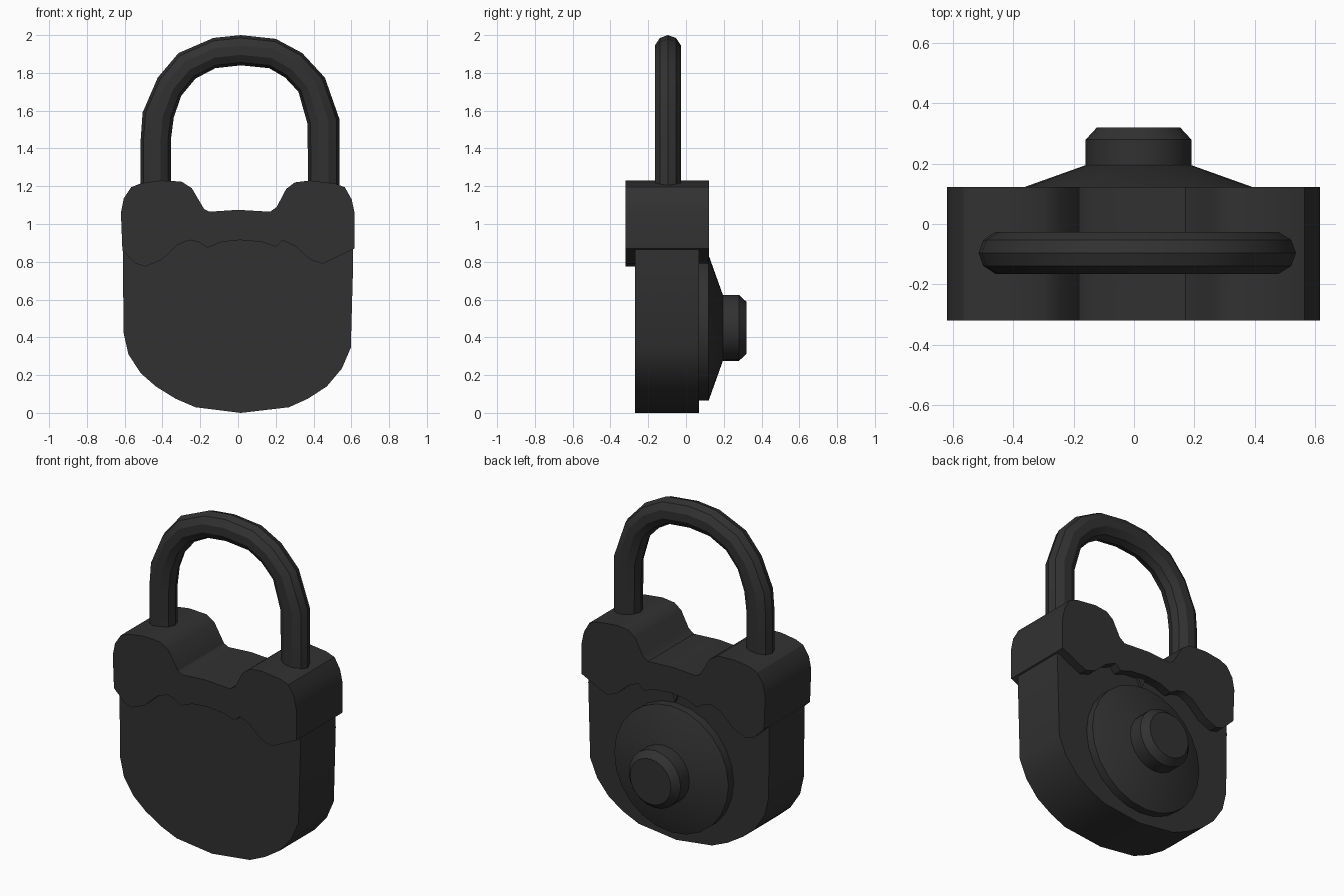
import bpy, bmesh, math
from mathutils import Vector

if "Cube" in bpy.data.objects:
    bpy.data.objects.remove(bpy.data.objects["Cube"])

black = bpy.data.materials.new("dark grey metal")
black.diffuse_color = (0.031, 0.031, 0.031, 1)
black.use_nodes = True
black.node_tree.nodes["Principled BSDF"].inputs["Base Color"].default_value = black.diffuse_color


def finish(name, bm):
    bmesh.ops.recalc_face_normals(bm, faces=bm.faces[:])
    me = bpy.data.meshes.new(name)
    bm.to_mesh(me)
    bm.free()
    ob = bpy.data.objects.new(name, me)
    bpy.context.collection.objects.link(ob)
    me.materials.append(black)
    bpy.ops.object.select_all(action='DESELECT')
    ob.select_set(True)
    bpy.context.view_layer.objects.active = ob
    bpy.ops.object.shade_smooth_by_angle(angle=math.radians(32))
    return ob


def slab(name, outline, y0, y1):
    """Extrude an (x, z) outline from y0 to y1."""
    bm = bmesh.new()
    face = bm.faces.new([bm.verts.new((x, y0, z)) for x, z in outline])
    ext = bmesh.ops.extrude_face_region(bm, geom=[face])["geom"]
    bmesh.ops.translate(bm, vec=(0, y1 - y0, 0),
                        verts=[v for v in ext if isinstance(v, bmesh.types.BMVert)])
    return finish(name, bm)


def loft(name, rings):
    """Skin a list of closed rings and cap both ends."""
    bm = bmesh.new()
    vr = [[bm.verts.new(p) for p in r] for r in rings]
    n = len(vr[0])
    for a, b in zip(vr, vr[1:]):
        for i in range(n):
            j = (i + 1) % n
            bm.faces.new((a[i], a[j], b[j], b[i]))
    bm.faces.new(vr[0])
    bm.faces.new(vr[-1])
    return finish(name, bm)


def lathe(name, profile, n, cx=0.015, cz=0.45):
    """Turn (radius, y) steps about a y axis."""
    loft(name, [[(cx + r * math.cos(2 * math.pi * i / n), y,
                  cz + r * math.sin(2 * math.pi * i / n)) for i in range(n)]
                for r, y in profile])


# Lock body with rounded bottom
slab("lock_body", [
    (-0.605, 0.98), (-0.61, 0.8), (-0.605, 0.42), (-0.58, 0.31), (-0.515, 0.21),
    (-0.435, 0.14), (-0.33, 0.075), (-0.225, 0.03), (0.015, 0), (0.27, 0.03),
    (0.37, 0.075), (0.47, 0.14), (0.55, 0.235), (0.597, 0.345), (0.61, 0.8),
    (0.605, 0.98)], -0.27, 0.07)

# Upper cap: shoulders on top, wavy lower edge
cap_top = [
    (-0.62, 1.06), (-0.605, 1.135), (-0.565, 1.195), (-0.515, 1.215), (-0.415, 1.23),
    (-0.30, 1.225), (-0.245, 1.19), (-0.18, 1.08), (-0.15, 1.065), (0, 1.075),
    (0.17, 1.065), (0.205, 1.09), (0.255, 1.185), (0.3, 1.22), (0.38, 1.23),
    (0.51, 1.215), (0.565, 1.195), (0.602, 1.13), (0.617, 1.06)]
cap_wave = [
    (0.617, 0.87), (0.45, 0.79), (0.385, 0.81), (0.30, 0.885), (0.24, 0.91),
    (0.21, 0.875), (0.125, 0.905), (0.01, 0.915), (-0.085, 0.905), (-0.16, 0.875),
    (-0.21, 0.905), (-0.255, 0.915), (-0.32, 0.89), (-0.405, 0.81), (-0.49, 0.775),
    (-0.54, 0.79), (-0.612, 0.86)]
# small tweak keeps the right-hand wave mirrored to the left one
cap_wave[4:6] = [(0.235, 0.913), (0.2, 0.88)]
slab("upper_cap", cap_top + cap_wave, -0.32, 0.123)

# Shackle: paired outer and inner (x, z) points along the bar
outer = [(-0.515, 1.12), (-0.515, 1.45), (-0.505, 1.59), (-0.425, 1.775), (-0.315, 1.905),
         (-0.13, 1.985), (0.015, 2.0), (0.2, 1.98), (0.34, 1.905), (0.46, 1.775),
         (0.537, 1.555), (0.537, 1.12)]
inner = [(-0.355, 1.12), (-0.355, 1.45), (-0.34, 1.565), (-0.3, 1.68), (-0.225, 1.77),
         (-0.12, 1.825), (0.015, 1.84), (0.165, 1.825), (0.25, 1.775), (0.32, 1.7),
         (0.368, 1.53), (0.372, 1.12)]
rings = []
for o, i in zip(outer, inner):
    o, i = Vector((o[0], -0.096, o[1])), Vector((i[0], -0.096, i[1]))
    mid, half = (o + i) / 2, (o - i) / 2
    rings.append([mid + half * math.cos(a) + Vector((0, 0.073 * math.sin(a), 0))
                  for a in (math.tau * k / 10 for k in range(10))])
loft("shackle", rings)

# Dial on the back: rimmed cone and chamfered knob
lathe("dial_cone", [(0.385, 0.05), (0.385, 0.12), (0.175, 0.195)], 24)
lathe("dial_knob", [(0.175, 0.18), (0.175, 0.28), (0.138, 0.32)], 20)

# Small pointer above the dial
slab("dial_pointer", [(-0.015, 0.93), (0.045, 0.93), (0.015, 0.845)], 0.06, 0.085)
